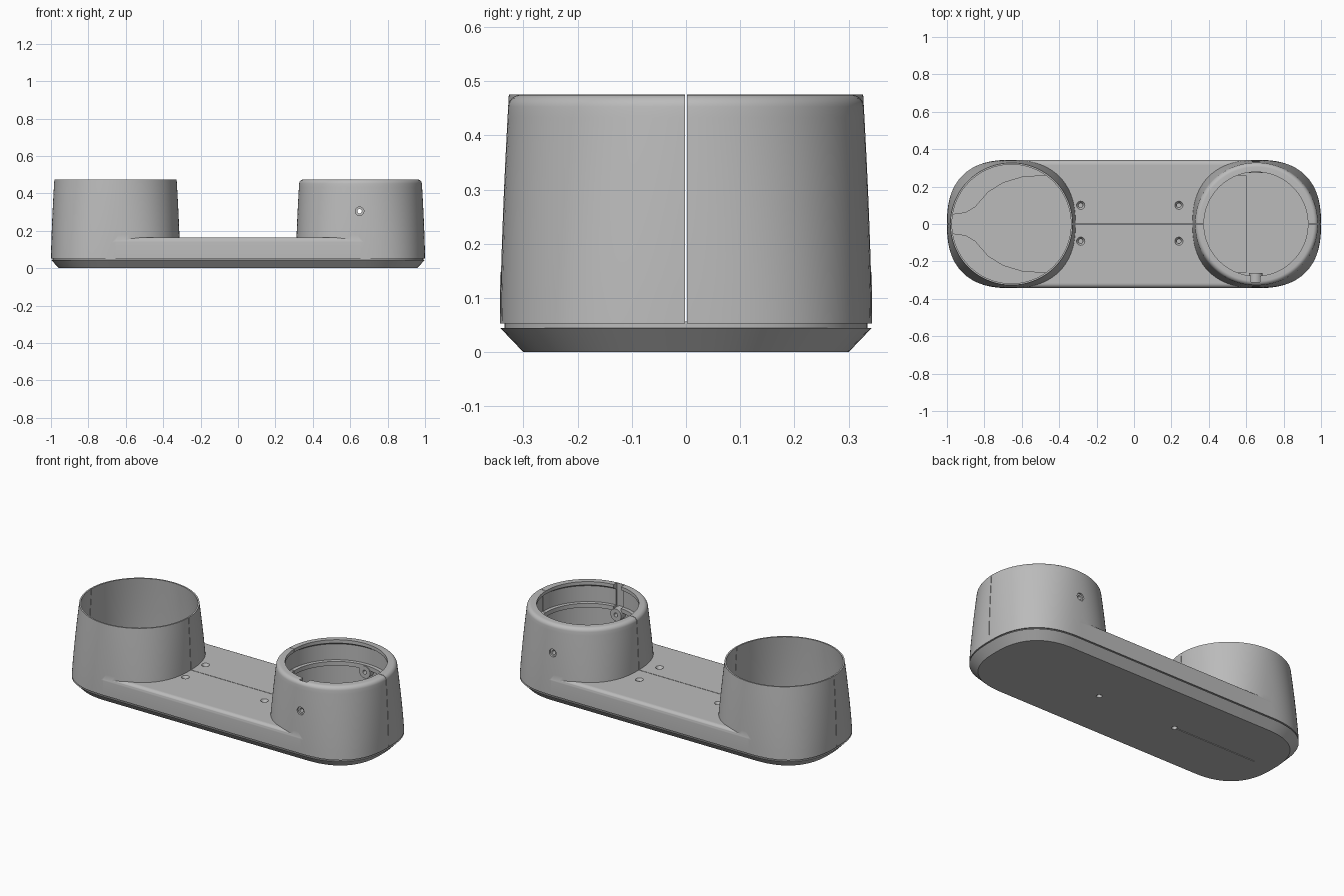
import bpy, bmesh, math
from mathutils import Matrix

cube = bpy.data.objects.get("Cube")
if cube:
    bpy.data.objects.remove(cube, do_unlink=True)

grey = bpy.data.materials.new("matte_grey")
grey.use_nodes = True
colour = (0.5, 0.5, 0.5, 1)
grey.diffuse_color = colour
grey.node_tree.nodes["Principled BSDF"].inputs["Base Color"].default_value = colour

CX, HALF_W, TOP, SEAM, PLATE = 0.655, 0.343, 0.475, 0.053, 0.165
SIDES = 96


def make(name, bm):
    bmesh.ops.recalc_face_normals(bm, faces=bm.faces)
    mesh = bpy.data.meshes.new(name)
    bm.to_mesh(mesh)
    bm.free()
    mesh.materials.append(grey)
    obj = bpy.data.objects.new(name, mesh)
    bpy.context.collection.objects.link(obj)
    return obj


def ring(z, a, b, n=2.0, cx=0.0, half=0.0):
    """Superellipse outline, optionally stretched by half along x."""
    points = []
    for i in range(SIDES):
        t = (i + 0.5) * math.tau / SIDES
        c, s = math.cos(t), math.sin(t)
        x = math.copysign(abs(c) ** (2 / n) * a + half, c)
        points.append((cx + x, math.copysign(abs(s) ** (2 / n) * b, s), z))
    return points


def loft(name, rings):
    bm = bmesh.new()
    loops = [[bm.verts.new(p) for p in r] for r in rings]
    for low, high in zip(loops, loops[1:]):
        for i in range(len(low)):
            j = (i + 1) % len(low)
            bm.faces.new((low[i], low[j], high[j], high[i]))
    bm.faces.new(loops[0][::-1])
    bm.faces.new(loops[-1])
    return make(name, bm)


def box(name, centre, size):
    bm = bmesh.new()
    bmesh.ops.create_cube(bm, size=1, matrix=Matrix.Translation(centre) @ Matrix.Diagonal((*size, 1)))
    return make(name, bm)


def rod(name, centre, r1, r2, depth, along_y=False):
    bm = bmesh.new()
    turn = Matrix.Rotation(math.pi / 2, 4, "X") if along_y else Matrix()
    bmesh.ops.create_cone(bm, cap_ends=True, segments=24, radius1=r1, radius2=r2,
                          depth=depth, matrix=Matrix.Translation(centre) @ turn)
    return make(name, bm)


def boolean(target, tool, operation="DIFFERENCE"):
    mod = target.modifiers.new("bool", "BOOLEAN")
    mod.operation, mod.object, mod.solver = operation, tool, "EXACT"
    bpy.context.view_layer.objects.active = target
    bpy.ops.object.modifier_apply(modifier=mod.name)
    bpy.data.objects.remove(tool, do_unlink=True)


def tower_ring(z, cx, inset=0.0):
    """Squarish at the foot, blending to a circle at the rim."""
    t = max(0, min(1, (z - SEAM) / (TOP - SEAM)))
    r = HALF_W - 0.016 * t ** 1.5 - inset
    return ring(z, r + 0.002 * (1 - t), r, 2.5 - 0.5 * t, cx)


# Upper shell: plate with rounded long edges joining two towers
heights = [SEAM + (TOP - SEAM) * i / 10 for i in range(11)]
fillet = 0.025
section = [(-HALF_W, SEAM), (HALF_W, SEAM)]
for side in (1, -1):
    arc = [(side * (HALF_W - fillet + fillet * math.cos(k * math.pi / 12)),
            PLATE - fillet + fillet * math.sin(k * math.pi / 12)) for k in range(7)]
    section += arc[::side]
shell = loft("upper_shell", [[(x, y, z) for y, z in section] for x in (-CX, CX)])

boolean(shell, loft("open_tower", [tower_ring(z, -CX) for z in heights]), "UNION")
edge = 0.022
rim = [tower_ring(TOP - edge + edge * math.sin(k * math.pi / 12), CX,
                  edge * (1 - math.cos(k * math.pi / 12))) for k in range(7)]
boolean(shell, loft("ringed_tower", [tower_ring(z, CX) for z in heights[:-1]] + rim), "UNION")

# Hollow of the thin-walled tower
inner = [0.03] + heights + [TOP + 0.05]
boolean(shell, loft("open_hollow", [tower_ring(z, -CX, 0.009) for z in inner]))

# Hollow of the ringed tower, with a retaining ledge
profile = [(0.31, 0.03), (0.31, 0.32), (0.278, 0.32), (0.278, 0.345),
           (0.3, 0.345), (0.3, 0.44), (0.278, 0.455), (0.278, 0.55)]
boolean(shell, loft("ringed_hollow", [ring(z, r, r, 2, CX - 0.003) for r, z in profile]))
boolean(shell, box("rim_notch", (0.65, -0.29, 0.4), (0.05, 0.04, 0.2)))

# Screw bosses inside the ringed tower
for side, reach in ((-1, 0.262), (1, 0.272)):
    boolean(shell, rod("boss", (0.65, side * (reach + 0.32) / 2, 0.305), 0.036, 0.036,
                       0.32 - reach, True), "UNION")
boolean(shell, rod("cross_hole", (0.65, 0, 0.305), 0.012, 0.012, 1, True))
for side in (-1, 1):
    boolean(shell, rod("cross_sink", (0.65, side * 0.34, 0.305), 0.023, 0.023, 0.03, True))

# Countersunk screw holes in the plate
for x in (-0.285, 0.24):
    for y in (-0.092, 0.1):
        boolean(shell, rod("sink", (x, y, PLATE), 0.012, 0.032, 0.03))
        boolean(shell, rod("screw_hole", (x, y, 0.14), 0.011, 0.011, 0.08))

# Hairline seam between the front and back halves
boolean(shell, box("seam", (0, 0, 0.3), (2.4, 0.003, 0.8)))

# Base lid with chamfered underside and a shadow groove
lid = loft("base_lid", [ring(z, 0.345 - d, HALF_W - d, 2.5, 0, CX)
                        for z, d in ((0, 0.043), (0.045, 0), (0.045, 0.008), (0.057, 0.008))])

# Shallow recess in the lid, narrowing to a cable slot at one end
half = [(-0.975, 0.05), (-0.9, 0.06), (-0.85, 0.09), (-0.78, 0.17), (-0.7, 0.22),
        (-0.6, 0.25), (-0.47, 0.26), (0.6, 0.26)]
outline = half + [(x, -y) for x, y in reversed(half)]
boolean(lid, loft("recess", [[(x, y, z) for x, y in outline] for z in (0.04, 0.08)]))

# Underside holes and slit
for x in (-0.28, 0.24):
    boolean(lid, rod("underside_hole", (x, 0, 0), 0.02, 0.012, 0.04))
boolean(lid, box("underside_slit", (-0.555, 0, 0), (0.55, 0.005, 0.01)))

# Smooth shading with crisp edges
bpy.ops.object.select_all(action="DESELECT")
for obj in (shell, lid):
    obj.select_set(True)
    bpy.context.view_layer.objects.active = obj
bpy.ops.object.shade_smooth_by_angle(angle=math.radians(30))
